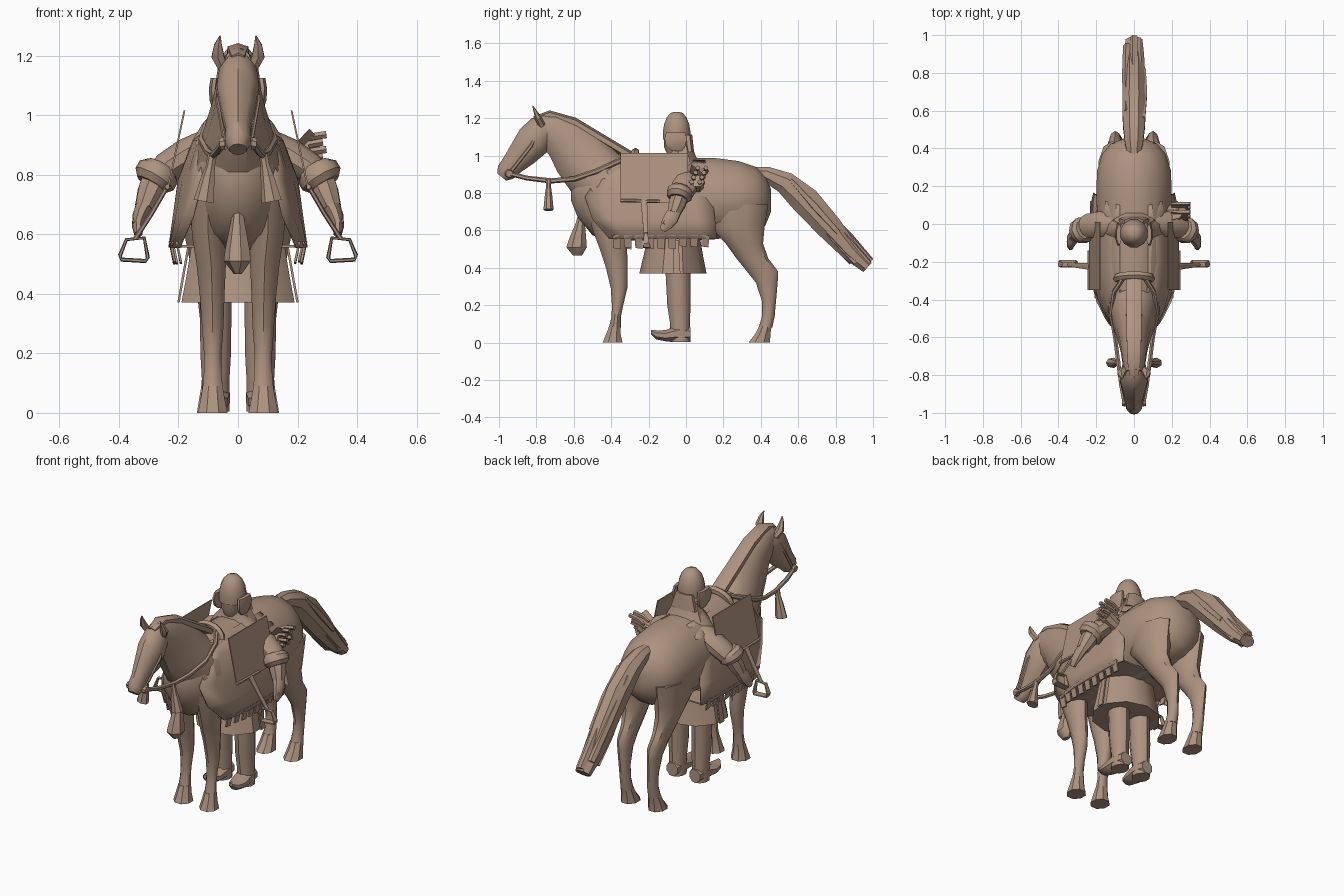
import bpy, bmesh, math, random
from mathutils import Vector

random.seed(4)
tan = bpy.data.materials.new("tan_brown")
tan.diffuse_color = (0.42, 0.29, 0.215, 1)
UP, BACK = (0, 0, 1), (0, 1, 0)


def finish(name, bm):
    bmesh.ops.recalc_face_normals(bm, faces=bm.faces)
    me = bpy.data.meshes.new(name)
    bm.to_mesh(me)
    bm.free()
    me.materials.append(tan)
    ob = bpy.data.objects.new(name, me)
    bpy.context.scene.collection.objects.link(ob)
    return ob


def tube(name, pts, n=10, ref=(1, 0, 0), close=False, axis=None):
    """Loft ellipses: each point is x, y, z, half width along ref, other half width."""
    bm = bmesh.new()
    P = [Vector(p[:3]) for p in pts]
    rings = []
    for i, p in enumerate(pts):
        if axis:
            t = Vector(axis)
        elif close:
            t = P[(i + 1) % len(P)] - P[i - 1]
        else:
            t = P[min(i + 1, len(P) - 1)] - P[max(i - 1, 0)]
        t.normalize()
        r = Vector(ref)
        s = (r - t * r.dot(t)).normalized()
        u = s.cross(t)
        rings.append([bm.verts.new(P[i] + s * p[3] * math.cos(a) + u * p[4] * math.sin(a))
                      for a in [2 * math.pi * (k + 0.5) / n for k in range(n)]])
    pairs = list(zip(rings, rings[1:])) + ([(rings[-1], rings[0])] if close else [])
    for a, b in pairs:
        for k in range(n):
            bm.faces.new((a[k], a[(k + 1) % n], b[(k + 1) % n], b[k]))
    if not close:
        bm.faces.new(rings[0])
        bm.faces.new(rings[-1])
    return finish(name, bm)


def prism(name, pts, d):
    """Flat outline given thickness along vector d."""
    bm = bmesh.new()
    d = Vector(d)
    a = [bm.verts.new(Vector(p) - d / 2) for p in pts]
    b = [bm.verts.new(Vector(p) + d / 2) for p in pts]
    bm.faces.new(a)
    bm.faces.new(b[::-1])
    for i in range(len(a)):
        j = (i + 1) % len(a)
        bm.faces.new((a[i], a[j], b[j], b[i]))
    return finish(name, bm)


def mid(pts):
    return [(0,) + p for p in pts]


def pair(name, fn, pts, *args, **kw):
    """Make a part on both sides."""
    for side, s in (("left", -1), ("right", 1)):
        fn(side + "_" + name, [(p[0] * s,) + tuple(p[1:]) for p in pts], *args, **kw)


# Horse trunk, neck and head
tube("horse_body", mid([(-.615, .81, .03, .05), (-.58, .795, .09, .125), (-.5, .775, .135, .205),
     (-.4, .77, .168, .23), (-.2, .77, .19, .228), (0, .765, .197, .226), (.15, .77, .203, .222),
     (.28, .77, .2, .205), (.37, .765, .172, .18), (.425, .76, .125, .135), (.455, .76, .05, .06)]), 16, axis=BACK)
tube("horse_neck", mid([(-.42, .84, .15, .17), (-.5, .92, .12, .165), (-.58, 1.01, .092, .15),
     (-.65, 1.085, .074, .122), (-.73, 1.14, .062, .095), (-.79, 1.16, .05, .07)]), 12)
tube("horse_head", mid([(-.72, 1.175, .045, .05), (-.765, 1.14, .066, .085), (-.815, 1.08, .075, .095),
     (-.87, 1.015, .06, .08), (-.93, .95, .043, .06), (-.965, .91, .045, .053), (-.985, .885, .03, .03)]), 10)
tube("mane", mid([(-.81, 1.19, .025, .02), (-.73, 1.22, .04, .022), (-.6, 1.18, .045, .025),
     (-.45, 1.09, .048, .025), (-.3, 1.0, .05, .025)]), 6)
pair("ear", tube, [(.05, -.77, 1.16, .018, .02), (.068, -.79, 1.2, .024, .018),
                   (.067, -.805, 1.235, .015, .01), (.06, -.82, 1.267, .002, .002)], 6)

# Horse legs and hooves
pair("front_leg", tube, [(.1, -.42, .72, .06, .11), (.1, -.4, .6, .058, .098), (.09, -.388, .5, .052, .073),
     (.087, -.37, .4, .044, .058), (.085, -.358, .29, .038, .044), (.085, -.366, .2, .031, .03),
     (.085, -.373, .14, .031, .025), (.085, -.38, .08, .036, .032)], axis=UP)
pair("front_hoof", tube, [(.085, -.38, .09, .036, .033), (.085, -.388, .045, .044, .042),
                          (.085, -.393, 0, .054, .058)], 8, axis=UP)
pair("hind_leg", tube, [(.115, .28, .74, .078, .16), (.112, .275, .62, .076, .145), (.107, .312, .53, .062, .1),
     (.103, .355, .45, .047, .085), (.1, .41, .38, .037, .083), (.097, .432, .32, .033, .058),
     (.093, .444, .22, .03, .037), (.09, .44, .14, .031, .034), (.09, .425, .08, .036, .036)], axis=UP)
pair("hind_hoof", tube, [(.09, .425, .09, .036, .036), (.09, .41, .045, .044, .044),
                         (.09, .392, 0, .052, .063)], 8, axis=UP)

# Tail with loose strands
tube("tail", mid([(.33, .91, .03, .03), (.43, .9, .052, .045), (.53, .855, .064, .065), (.64, .757, .066, .084),
     (.77, .613, .064, .074), (.88, .485, .058, .054), (.97, .402, .048, .035)]), 8)
for i, (x, y, z, l) in enumerate([(.05, .56, .87, .37), (-.04, .6, .85, .5), (.035, .66, .7, .36),
                                  (-.035, .66, .68, .33), (0, .74, .71, .36), (.02, .71, .72, .39)]):
    end = (x * .9, y + l * .69, z - l * .76)
    tube(f"tail_strand_{i + 1}", [(x, y, z, .012, .012), (x, (y + end[1]) / 2, (z + end[2]) / 2, .024, .025),
                                  end + (.022, .018)], 5)


# Saddle blanket draped over the trunk and tapering to the chest, with hanging tabs
def taper(y):
    return 1 - 3 * max(0, -.22 - y) ** 1.8 if y < 0 else 1 - 1.2 * max(0, y - .1)


for side, s in (("left", -1), ("right", 1)):
    bm = bmesh.new()
    rows = []
    for x, z, y0, y1 in [(.075, .975, -.36, .1), (.15, .915, -.45, .12), (.2, .78, -.54, .14),
                         (.216, .66, -.5, .155), (.231, .555, -.41, .165)]:
        ys = [y0 + (y1 - y0) * k / 7 for k in range(8)]
        rows.append([bm.verts.new((x * taper(y) * s, y, z)) for y in ys])
    for a, b in zip(rows, rows[1:]):
        for k in range(7):
            bm.faces.new((a[k], a[k + 1], b[k + 1], b[k]))
    blanket = finish(side + "_saddle_blanket", bm)
    mod = blanket.modifiers.new("thickness", "SOLIDIFY")
    mod.thickness, mod.offset = .006, 0
    for k in range(9):
        y, d = -.37 + k * .059, random.uniform(-.008, .008)
        x = .229 * taper(y)
        prism(f"{side}_blanket_tab_{k + 1}", [(x * s, y - .021, .575), (x * s, y + .021, .575),
              ((x - .015) * s, y + .019, .505 + d), ((x - .015) * s, y - .019, .51 + d)], (.008, 0, 0))
prism("blanket_underside", [(-.19, -.4, .56), (.19, -.4, .56), (.222, -.27, .56), (.212, .16, .56),
                            (-.212, .16, .56), (-.222, -.27, .56)], (0, 0, .008))

# Saddle pommel and leaning side flaps
tube("saddle_pommel", [(.09 * math.cos(a), -.29 + .02 * math.sin(a), .96 + .06 * math.sin(a), .022, .022)
     for a in [math.pi * k / 8 for k in range(9)]], 6, ref=BACK)
pair("saddle_flap", prism, [(.18, -.35, 1.015), (.18, .01, 1.015), (.236, .01, .75), (.236, -.35, .75)], (.006, 0, 0))

# Stirrup straps and open trapezoid stirrups
pair("strap_bar", tube, [(.238, -.35, .76, .009, .009), (.238, -.14, .755, .009, .009)], 6)
pair("stirrup_strap", tube, [(.235, -.225, .765, .02, .008), (.29, -.22, .67, .016, .008),
                             (.345, -.215, .585, .013, .008)], 6, ref=BACK)
pair("stirrup", tube, [(.315, -.215, .588, .012, .006), (.375, -.215, .582, .012, .006),
                       (.396, -.212, .53, .018, .007), (.392, -.21, .515, .022, .007),
                       (.31, -.21, .51, .022, .007), (.303, -.212, .522, .018, .007)], 6, ref=BACK, close=True)

# Bridle, reins and tassels
pair("rein", tube, [(.05, -.95, .905, .012, .012), (.068, -.85, .88, .012, .013), (.085, -.72, .865, .012, .014),
     (.1, -.6, .875, .012, .014), (.122, -.48, .915, .012, .014), (.105, -.36, .97, .012, .014),
     (.06, -.29, 1.0, .012, .012)], 6)
pair("bit_ring", tube, [(.045, -.945, .905, .024, .024), (.062, -.945, .903, .02, .02)], 8, ref=BACK)
pair("cheek_strap", tube, [(.045, -.94, .91, .006, .01), (.07, -.83, 1.05, .006, .01),
                           (.055, -.77, 1.17, .006, .01)], 5)
pair("rein_tassel", tube, [(.085, -.735, .87, .016, .016), (.092, -.735, .83, .016, .014),
     (.1, -.735, .79, .024, .02), (.114, -.735, .71, .036, .028)], 7)
tube("chest_tassel", mid([(-.555, .71, .012, .015), (-.565, .64, .025, .025), (-.58, .55, .043, .048),
     (-.585, .51, .048, .056), (-.58, .467, .014, .025)]), 7, axis=UP)

# Rider's torso, collar and skirt
tube("rider_torso", mid([(-.06, .52, .15, .12), (-.05, .75, .16, .12), (-.03, .9, .165, .095),
     (-.02, .97, .125, .08), (-.03, 1.03, .065, .06), (-.045, 1.08, .05, .05)]), 12)
tube("collar", mid([(-.01, .965, .12, .08), (-.015, 1.01, .095, .065), (-.02, 1.06, .075, .055)]), 8)
tube("rider_skirt", mid([(-.065, .56, .165, .14), (-.068, .46, .182, .16), (-.07, .37, .2, .18)]), 10, axis=UP)
pair("skirt_slit", prism, [(.168, -.07, .55), (.168, -.04, .55), (.2, -.03, .37), (.2, -.07, .37)], (.008, 0, 0))

# Helmet, face and cheek guards
tube("rider_head", mid([(-.055, 1.01, .04, .045), (-.06, 1.05, .056, .058), (-.06, 1.13, .06, .06)]), 10)
tube("helmet", mid([(-.05, 1.085, .074, .075), (-.05, 1.13, .075, .076), (-.05, 1.17, .068, .069),
     (-.05, 1.205, .053, .054), (-.05, 1.227, .034, .035), (-.05, 1.234, .015, .015)]), 12, axis=UP)
pair("cheek_guard", tube, [(.078, -.055, 1.125, .015, .055), (.083, -.055, 1.09, .016, .065),
                           (.08, -.055, 1.05, .017, .055), (.076, -.05, 1.025, .012, .03)], 8, axis=UP)
tube("neck_guard", mid([(.01, 1.11, .055, .025), (.02, 1.02, .085, .025)]), 8)

# Arms with flared cuffs and hands
pair("upper_arm", tube, [(.09, -.005, .915, .06, .045), (.17, 0, .868, .07, .056), (.235, -.01, .825, .068, .054),
                         (.275, -.025, .785, .055, .05)], 10, ref=BACK)
pair("cuff", tube, [(.257, -.025, .825, .056, .056), (.266, -.03, .81, .07, .074),
                    (.281, -.037, .785, .07, .074), (.292, -.042, .767, .052, .055)], 10, ref=BACK)
pair("forearm", tube, [(.27, -.025, .805, .048, .05), (.295, -.048, .74, .048, .046),
                       (.315, -.066, .69, .036, .034)], 8, ref=BACK)
pair("hand", tube, [(.312, -.06, .7, .036, .032), (.328, -.08, .665, .042, .027), (.336, -.105, .63, .034, .021),
                    (.335, -.125, .6, .018, .014)], 8, ref=BACK)
pair("thumb", tube, [(.325, -.085, .68, .012, .012), (.348, -.12, .635, .01, .01)], 5, ref=BACK)

# Rider's legs and boots
pair("rider_leg", tube, [(.075, -.045, .5, .06, .07), (.075, -.043, .37, .056, .066), (.075, -.038, .2, .054, .062),
                         (.075, -.032, .1, .048, .053), (.075, -.03, .004, .048, .055)], axis=UP)
pair("boot", tube, [(.075, .025, .045, .038, .04), (.075, -.04, .05, .052, .048), (.08, -.11, .037, .05, .032),
                    (.085, -.16, .042, .035, .026), (.085, -.188, .058, .012, .012)], 8, axis=BACK)

# Quiver of arrows on one side
tube("quiver", [(.17, .06, .83, .035, .035), (.25, .06, .87, .04, .042)], 8, ref=BACK)
for k in range(8):
    y, z = .03 + .011 * k, .84 + .025 * (k % 4)
    tube(f"arrow_{k + 1}", [(.2, y, z - .01, .008, .008), (.24, y, z + .012, .012, .012),
                            (.285 + .012 * (k % 2), y, z + .02, .013, .013)], 5, ref=BACK)
prism("arrow_case_back", [(.2, .02, .91), (.235, .03, .95), (.28, .09, .9), (.19, .1, .85)], (.01, .0, .01))

# Smooth rounded forms, keep crisp edges
for ob in bpy.context.scene.objects:
    ob.select_set(True)
    bpy.context.view_layer.objects.active = ob
bpy.ops.object.shade_smooth_by_angle(angle=math.radians(38))
